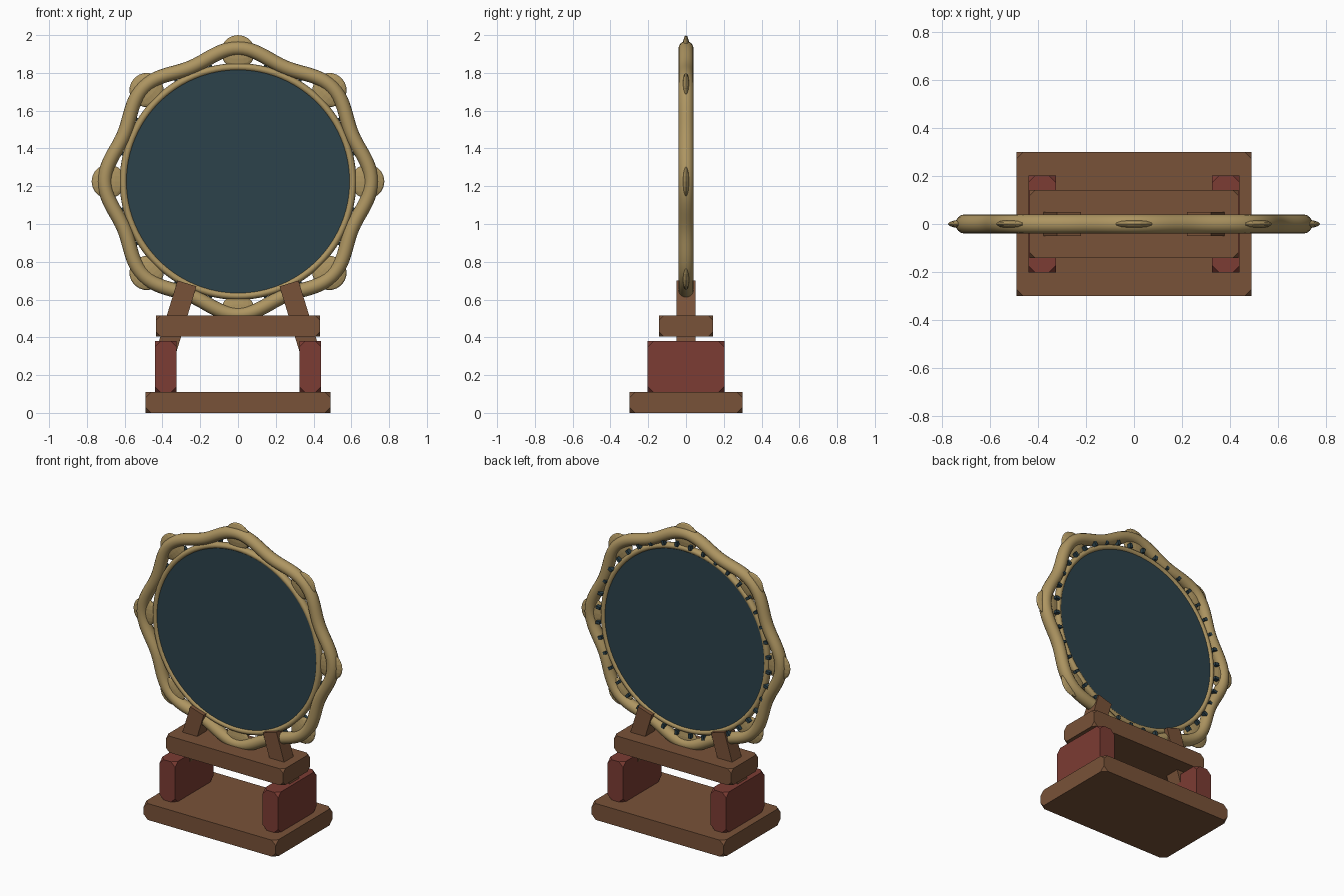
import bpy, bmesh
from math import sin, cos, pi, radians
from mathutils import Matrix, Vector

if "Cube" in bpy.data.objects:
    bpy.data.objects.remove(bpy.data.objects["Cube"])

CZ = 1.225  # height of the mirror centre


def material(name, rgb):
    m = bpy.data.materials.new(name)
    m.diffuse_color = (*rgb, 1)
    m.use_nodes = True
    m.node_tree.nodes["Principled BSDF"].inputs["Base Color"].default_value = m.diffuse_color
    return m


GOLD = material("gold", (0.42, 0.30, 0.12))
TEAL = material("teal", (0.025, 0.055, 0.07))
WOOD = material("wood", (0.19, 0.085, 0.04))
RED = material("red_wood", (0.20, 0.045, 0.033))


def finish(name, bm, mat, smooth=False):
    bmesh.ops.recalc_face_normals(bm, faces=bm.faces)
    me = bpy.data.meshes.new(name)
    bm.to_mesh(me)
    bm.free()
    for p in me.polygons:
        p.use_smooth = smooth
    me.materials.append(mat)
    ob = bpy.data.objects.new(name, me)
    bpy.context.collection.objects.link(ob)
    return ob


def block(name, centre, size, mat, tilt=0, cut=0.0):
    bm = bmesh.new()
    bmesh.ops.create_cube(bm, size=1, matrix=Matrix.Diagonal((*size, 1)))
    if cut:  # snipped corners
        bmesh.ops.bevel(bm, geom=bm.verts[:], offset=cut, segments=1,
                        affect='VERTICES')
    bm.transform(Matrix.Translation(centre) @ Matrix.Rotation(tilt, 4, 'Y'))
    return finish(name, bm, mat)


def ring(name, radius, tube, depth, steps, sides):
    # closed tube in the XZ plane, radius given as a function of angle
    bm = bmesh.new()
    path = [Vector((radius(a) * cos(a), 0, radius(a) * sin(a)))
            for a in (2 * pi * i / steps for i in range(steps))]
    loops = []
    for i, p in enumerate(path):
        t = (path[(i + 1) % steps] - path[i - 1]).normalized()
        n = Vector((t.z, 0, -t.x))
        loops.append([bm.verts.new(p + n * tube * cos(b) + Vector((0, depth * sin(b), CZ)))
                      for b in (2 * pi * k / sides for k in range(sides))])
    for i in range(steps):
        a, b = loops[i], loops[(i + 1) % steps]
        for k in range(sides):
            j = (k + 1) % sides
            bm.faces.new((a[k], a[j], b[j], b[k]))
    return finish(name, bm, GOLD, True)


def around(angle, radius, y=0):
    # local x points outward from the mirror centre
    return (Matrix.Translation((0, 0, CZ)) @ Matrix.Rotation(-angle, 4, 'Y')
            @ Matrix.Translation((radius, y, 0)))


# Stand
block("base", (0, 0, 0.055), (0.98, 0.6, 0.11), WOOD, cut=0.03)
block("cross_rail", (0, 0, 0.46), (0.87, 0.285, 0.11), WOOD, cut=0.025)
for side, s in (("left", -1), ("right", 1)):
    block(side + "_foot", (s * 0.3825, 0, 0.245), (0.115, 0.405, 0.27), RED, cut=0.03)
    block(side + "_post", (s * 0.3285, 0, 0.494), (0.105, 0.1, 0.4), WOOD,
          tilt=-s * radians(17))

# Mirror disc
bm = bmesh.new()
bmesh.ops.create_cone(bm, cap_ends=True, segments=64, radius1=0.597, radius2=0.597, depth=0.03,
                      matrix=Matrix.Translation((0, 0, CZ)) @ Matrix.Rotation(pi / 2, 4, 'X'))
finish("mirror_disc", bm, TEAL)

# Inner rim and wavy outer frame
ring("inner_rim", lambda a: 0.606, 0.02, 0.025, 96, 12)
ring("wavy_frame", lambda a: 0.679 + 0.026 * cos(8 * a), 0.038, 0.04, 160, 16)

# Flat lens ornaments on each lobe
bm = bmesh.new()
for i in range(8):
    bmesh.ops.create_uvsphere(bm, u_segments=16, v_segments=10, radius=1,
                              matrix=around(i * pi / 4, 0.685)
                              @ Matrix.Diagonal((0.09, 0.02, 0.09, 1)))
finish("lobe_ornaments", bm, GOLD)

# Small teal studs behind the rim
bm = bmesh.new()
for i in range(40):
    bmesh.ops.create_cube(bm, size=1, matrix=around((i + 0.5) * pi / 20, 0.632, 0.022)
                          @ Matrix.Diagonal((0.03, 0.03, 0.018, 1)))
finish("rim_studs", bm, TEAL)
